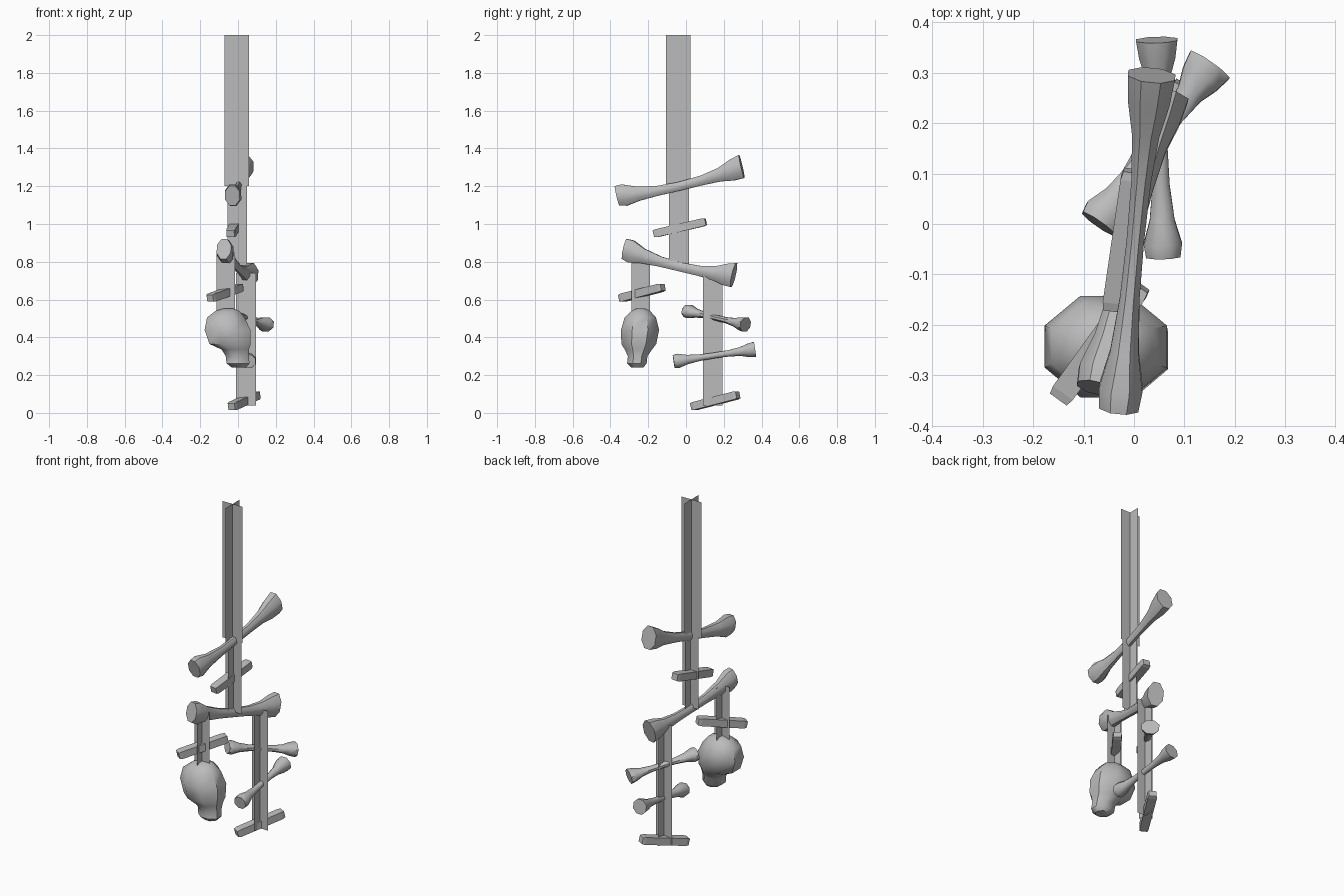
import bpy, bmesh, math
from mathutils import Vector

if "Cube" in bpy.data.objects:
    bpy.data.objects.remove(bpy.data.objects["Cube"], do_unlink=True)

GREY = (0.5, 0.5, 0.5, 1)
mat = bpy.data.materials.new("plain grey")
mat.use_nodes = True
mat.diffuse_color = GREY
mat.node_tree.nodes["Principled BSDF"].inputs["Base Color"].default_value = GREY


def finish(bm, name, smooth=0):
    mesh = bpy.data.meshes.new(name)
    bm.to_mesh(mesh)
    bm.free()
    mesh.materials.append(mat)
    ob = bpy.data.objects.new(name, mesh)
    bpy.context.collection.objects.link(ob)
    if smooth:
        bpy.ops.object.select_all(action='DESELECT')
        ob.select_set(True)
        bpy.context.view_layer.objects.active = ob
        bpy.ops.object.shade_smooth_by_angle(angle=math.radians(smooth))
    return ob


def loft(name, rings, u, v, sides, smooth):
    """Skin rings of (centre, radius along u, radius along v), capped at both ends."""
    bm = bmesh.new()
    loops = []
    for c, ru, rv in rings:
        angles = [math.tau * (i + 0.5) / sides for i in range(sides)]
        loops.append([bm.verts.new(c + u * ru * math.cos(a) + v * rv * math.sin(a)) for a in angles])
    for lo, hi in zip(loops, loops[1:]):
        for i in range(sides):
            j = (i + 1) % sides
            bm.faces.new((lo[i], lo[j], hi[j], hi[i]))
    bm.faces.new(loops[0][::-1])
    bm.faces.new(loops[-1])
    bmesh.ops.recalc_face_normals(bm, faces=bm.faces)
    return finish(bm, name, smooth)


def bar(name, a, b, profile, width, height, bend=0, sides=8, smooth=50):
    """Sweep a (position, radius) profile from a to b, sagging by bend."""
    a, b = Vector(a), Vector(b)
    d = (b - a).normalized()
    u = d.cross(Vector((0, 0, 1))).normalized()
    v = u.cross(d)
    rings = [(a.lerp(b, t) + Vector((0, 0, bend * 4 * t * (1 - t))), r * width, r * height)
             for t, r in profile]
    loft(name, rings, u, v, sides, smooth)


# Bones: knobbed ends and a thin shaft
BONE = [(0, .9), (.06, 1), (.17, .65), (.33, .45), (.5, .4), (.68, .45), (.82, .62), (.92, .95), (1, 1.08)]
bar("top_bone", (-.03, -.365, 1.15), (.035, .295, 1.305), BONE, .047, .063, -.028)
bar("middle_bone", (-.075, -.325, .868), (.062, .253, .73), BONE, .046, .065, -.025)
bar("small_upper_bone", (-.07, 0, .54), (.15, .315, .467), BONE, .047, .038)
bar("small_lower_bone", (.058, -.065, .272), (.045, .365, .336), BONE, .041, .041)

# Sticks: square bars with slightly narrowed ends
STICK = [(0, .85), (.06, 1), (.94, 1), (1, .85)]
for name, a, b in [("upper_stick", (-.04, -.17, .948), (0, .105, 1.012)),
                   ("skull_stick", (-.148, -.345, .607), (.012, -.122, .665)),
                   ("bottom_stick", (-.035, .035, .033), (.1, .275, .095))]:
    bar(name, a, b, STICK, .034, .03, sides=4, smooth=0)

# Cords: two crossed upright strips each
for name, x, y, low, high, half in [("main_cord", -.007, -.04, 1.2, 2, .065),
                                    ("centre_cord", -.004, -.037, .78, 1.21, .052),
                                    ("skull_cord", -.065, -.24, .5, .85, .049),
                                    ("side_cord", .042, .142, .04, .74, .052)]:
    bm = bmesh.new()
    for dx, dy in ((half, 0), (0, half)):
        bm.faces.new([bm.verts.new((x + s * dx, y + s * dy, z))
                      for s, z in ((-1, low), (1, low), (1, high), (-1, high))])
    finish(bm, name)

# Skull: rounded cranium above a narrow jaw that leans to the left
SKULL = [(.24, .005, -.258, .04, .035), (.262, 0, -.26, .066, .056), (.3, -.004, -.256, .066, .056),
         (.335, -.014, -.252, .078, .078), (.365, -.042, -.25, .118, .1), (.44, -.056, -.243, .131, .109),
         (.505, -.064, -.242, .108, .09), (.54, -.056, -.24, .068, .054), (.552, -.05, -.24, .03, .024)]
loft("skull", [(Vector((x, y, z)), rx, ry) for z, x, y, rx, ry in SKULL],
     Vector((1, 0, 0)), Vector((0, 1, 0)), 8, 45)
